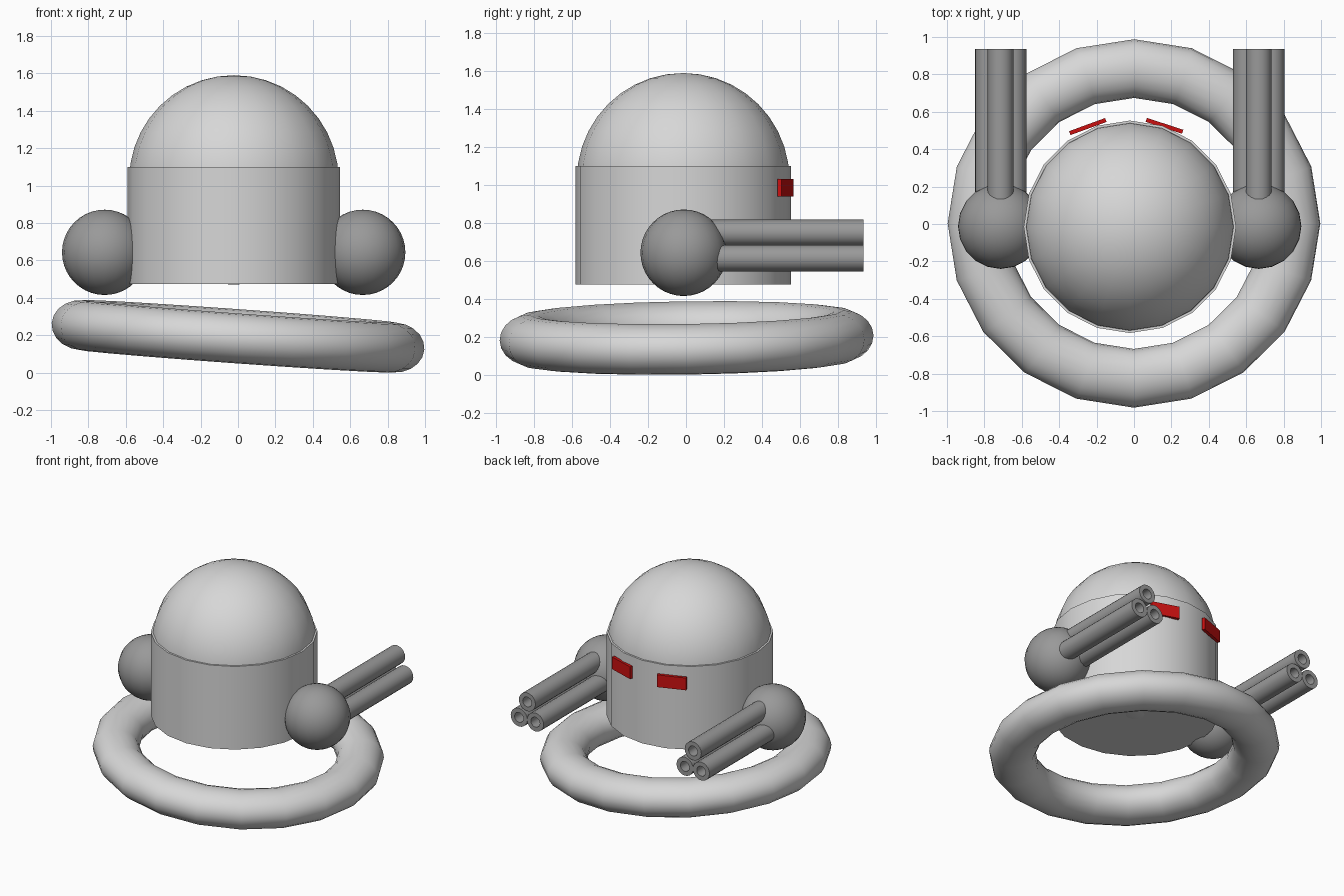
import bpy, bmesh
from math import radians, pi, cos, sin

if "Cube" in bpy.data.objects:
    bpy.data.objects.remove(bpy.data.objects["Cube"])


def material(name, rgb):
    m = bpy.data.materials.new(name)
    m.diffuse_color = (*rgb, 1)
    m.use_nodes = True
    m.node_tree.nodes["Principled BSDF"].inputs["Base Color"].default_value = m.diffuse_color
    return m


LIGHT = material("light grey", (0.68, 0.68, 0.68))
DARK = material("mid grey", (0.32, 0.32, 0.32))
RED = material("red", (0.6, 0.005, 0.005))


def finish(name, mat, smooth=True):
    ob = bpy.context.object
    ob.name = name
    ob.data.materials.append(mat)
    if smooth:
        bpy.ops.object.shade_smooth_by_angle(angle=radians(35))
    return ob


def ball(name, r, loc, mat):
    bpy.ops.mesh.primitive_uv_sphere_add(segments=20, ring_count=20, radius=r, location=loc)
    return finish(name, mat)


def tube(name, r, bore, length, loc, mat, n=20):
    """Hollow tube running from loc along +y."""
    bm = bmesh.new()
    profile = [(r, 0), (r, length), (bore, length), (bore, 0)]
    rings = [[bm.verts.new((pr * cos(2 * pi * i / n), y, pr * sin(2 * pi * i / n)))
              for i in range(n)] for pr, y in profile]
    for k in range(4):
        a, b = rings[k], rings[(k + 1) % 4]
        for i in range(n):
            j = (i + 1) % n
            bm.faces.new((a[i], b[i], b[j], a[j]))
    bmesh.ops.recalc_face_normals(bm, faces=bm.faces)
    me = bpy.data.meshes.new(name)
    bm.to_mesh(me)
    bm.free()
    ob = bpy.data.objects.new(name, me)
    bpy.context.collection.objects.link(ob)
    ob.location = loc
    bpy.ops.object.select_all(action='DESELECT')
    ob.select_set(True)
    bpy.context.view_layer.objects.active = ob
    return finish(name, mat)


CX, CY = -0.022, -0.015

# tilted ring under the body
bpy.ops.mesh.primitive_torus_add(major_segments=20, minor_segments=20, major_radius=0.828,
                                 minor_radius=0.157, location=(0, 0.003, 0.194),
                                 rotation=(radians(0.8), radians(4.1), 0))
ring = finish("base_ring", LIGHT)
ring.scale = (1.014, 1, 0.85)

# body drum and dome
bpy.ops.mesh.primitive_cylinder_add(vertices=20, radius=0.568, depth=0.625,
                                    location=(CX, CY, 0.7875), rotation=(0, 0, pi / 2))
finish("body", LIGHT)
ball("dome", 0.56, (CX, CY, 1.03), LIGHT)

# shoulder balls, each with a triangle of three barrels
for side, x in (("left", -0.713), ("right", 0.667)):
    ball(side + "_shoulder", 0.228, (x, -0.012, 0.643), DARK)
    for i, (dx, z) in enumerate(((0, 0.748), (-0.068, 0.614), (0.068, 0.614))):
        tube(f"{side}_barrel_{i + 1}", 0.069, 0.037, 0.885, (x + dx, 0.05, z), DARK)

# red eye plates set into the drum
for side, x, y, turn in (("left", -0.247, 0.521, 20), ("right", 0.163, 0.525, -18)):
    bpy.ops.mesh.primitive_cube_add(size=1, location=(x, y, 0.985),
                                    rotation=(0, 0, radians(turn)))
    plate = finish(side + "_eye", RED, smooth=False)
    plate.scale = (0.205, 0.022, 0.092)
